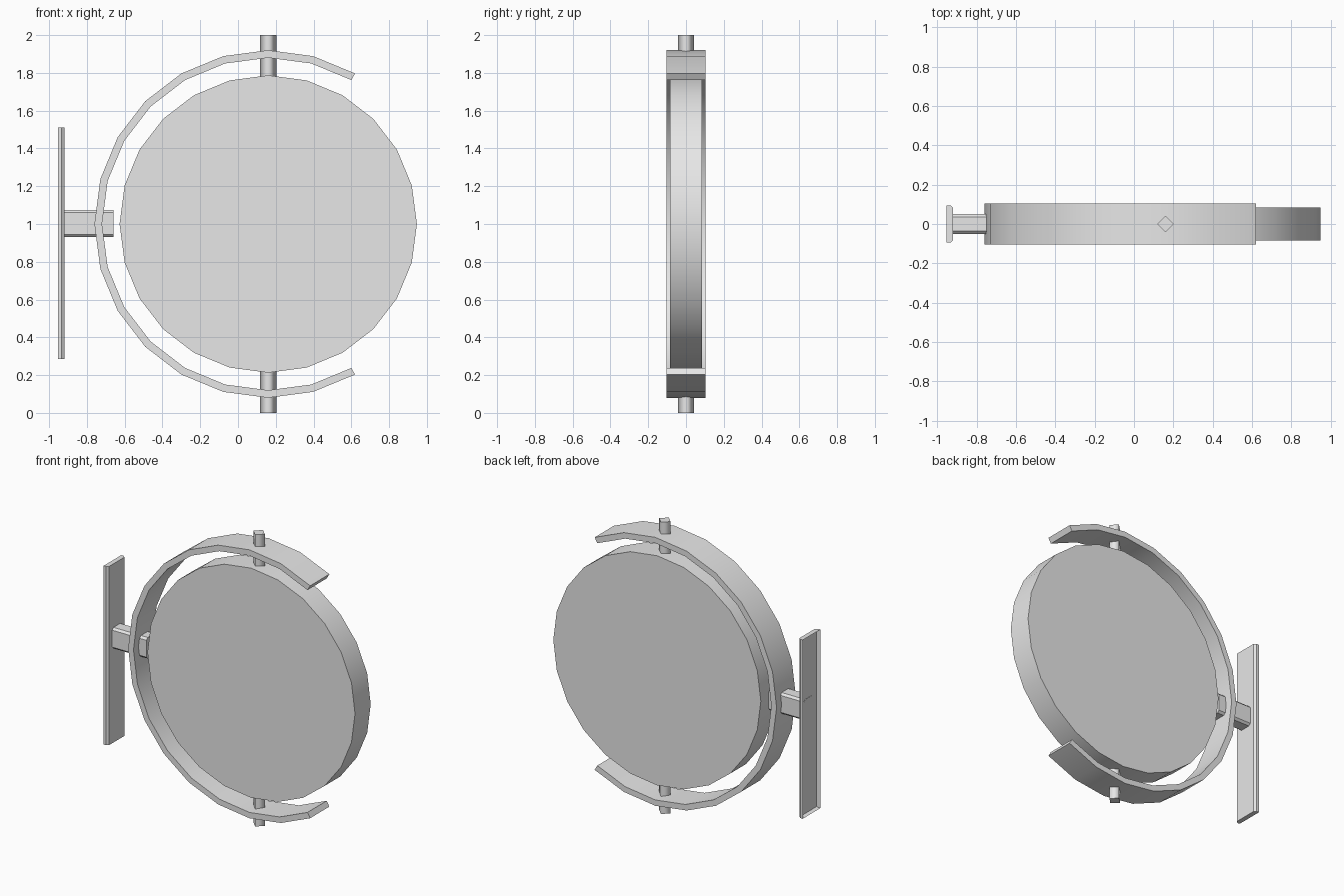
import bpy
import bmesh
from math import radians, cos, sin
from mathutils import Matrix, Vector

cube = bpy.data.objects.get("Cube")
if cube:
    bpy.data.objects.remove(cube, do_unlink=True)

GREY = (0.8, 0.8, 0.8, 1.0)
metal = bpy.data.materials.new("light_grey")
metal.use_nodes = True
metal.diffuse_color = GREY
metal.node_tree.nodes["Principled BSDF"].inputs["Base Color"].default_value = GREY

CENTRE = Vector((0.16, 0, 1.0))


def finish(name, bm, smooth_angle=None):
    """Turn a bmesh into a named object with the shared material."""
    bmesh.ops.recalc_face_normals(bm, faces=bm.faces[:])
    mesh = bpy.data.meshes.new(name)
    bm.to_mesh(mesh)
    bm.free()
    mesh.materials.append(metal)
    obj = bpy.data.objects.new(name, mesh)
    bpy.context.collection.objects.link(obj)
    if smooth_angle:
        bpy.ops.object.select_all(action='DESELECT')
        obj.select_set(True)
        bpy.context.view_layer.objects.active = obj
        bpy.ops.object.shade_smooth_by_angle(angle=radians(smooth_angle))
    return obj


def cylinder(sides, radius, depth, matrix):
    bm = bmesh.new()
    bmesh.ops.create_cone(bm, cap_ends=True, segments=sides, radius1=radius,
                          radius2=radius, depth=depth, matrix=matrix)
    return bm


def prism(points, offset):
    """Extrude a closed outline of 3D points along an offset."""
    bm = bmesh.new()
    base = bm.faces.new([bm.verts.new(p) for p in points])
    top = bmesh.ops.extrude_face_region(bm, geom=[base], use_keep_orig=True)
    verts = [g for g in top["geom"] if isinstance(g, bmesh.types.BMVert)]
    bmesh.ops.translate(bm, verts=verts, vec=offset)
    bmesh.ops.recalc_face_normals(bm, faces=bm.faces[:])
    return bm


# Round disc standing upright
turn = Matrix.Translation(CENTRE) @ Matrix.Rotation(radians(90), 4, 'X')
finish("disc", cylinder(24, 0.787, 0.17, turn), 30)

# Open hoop: a rectangle spun around the disc, leaving the +x side open
bm = bmesh.new()
start = radians(60)
ray = Vector((cos(start), 0, sin(start)))
corners = [bm.verts.new(CENTRE + ray * r + Vector((0, y, 0)))
           for r, y in ((0.88, -0.104), (0.92, -0.104), (0.92, 0.104), (0.88, 0.104))]
edges = [bm.edges.new((corners[i], corners[(i + 1) % 4])) for i in range(4)]
bmesh.ops.spin(bm, geom=corners + edges, cent=CENTRE, axis=(0, -1, 0),
               angle=radians(240), steps=16, use_duplicate=False)
bmesh.ops.holes_fill(bm, edges=[e for e in bm.edges if e.is_boundary], sides=4)
finish("hoop", bm, 30)

# Pivot pins above and below, soft sides and flat ends
for name, z in (("upper_pin", 1.875), ("lower_pin", 0.125)):
    pin = finish(name, cylinder(4, 0.043, 0.25, Matrix.Translation((CENTRE.x, 0, z))))
    for face in pin.data.polygons:
        face.use_smooth = abs(face.normal.z) < 0.5

# Arm with chamfered edges, from the wall plate through the hoop
w, h, c = 0.05, 0.072, 0.014
outline = [(w, h - c), (w - c, h), (c - w, h), (-w, h - c),
           (-w, c - h), (c - w, -h), (w - c, -h), (w, c - h)]
finish("arm", prism([(-0.93, y, 1.002 + z) for y, z in outline], (0.27, 0, 0)))

# Wall plate: chamfered long edges and a shallow recess in the back
side = [(-0.952, -0.095), (-0.934, -0.095), (-0.919, -0.083)]
outline = side + [(x, -y) for x, y in reversed(side)]
bm = prism([(x, y, 0.285) for x, y in outline], (0, 0, 1.225))
back = [f for f in bm.faces if f.normal.x < -0.9]
bmesh.ops.inset_region(bm, faces=back, thickness=0.01)
bmesh.ops.translate(bm, verts=list({v for f in back for v in f.verts}), vec=(0.024, 0, 0))
finish("wall_plate", bm)
